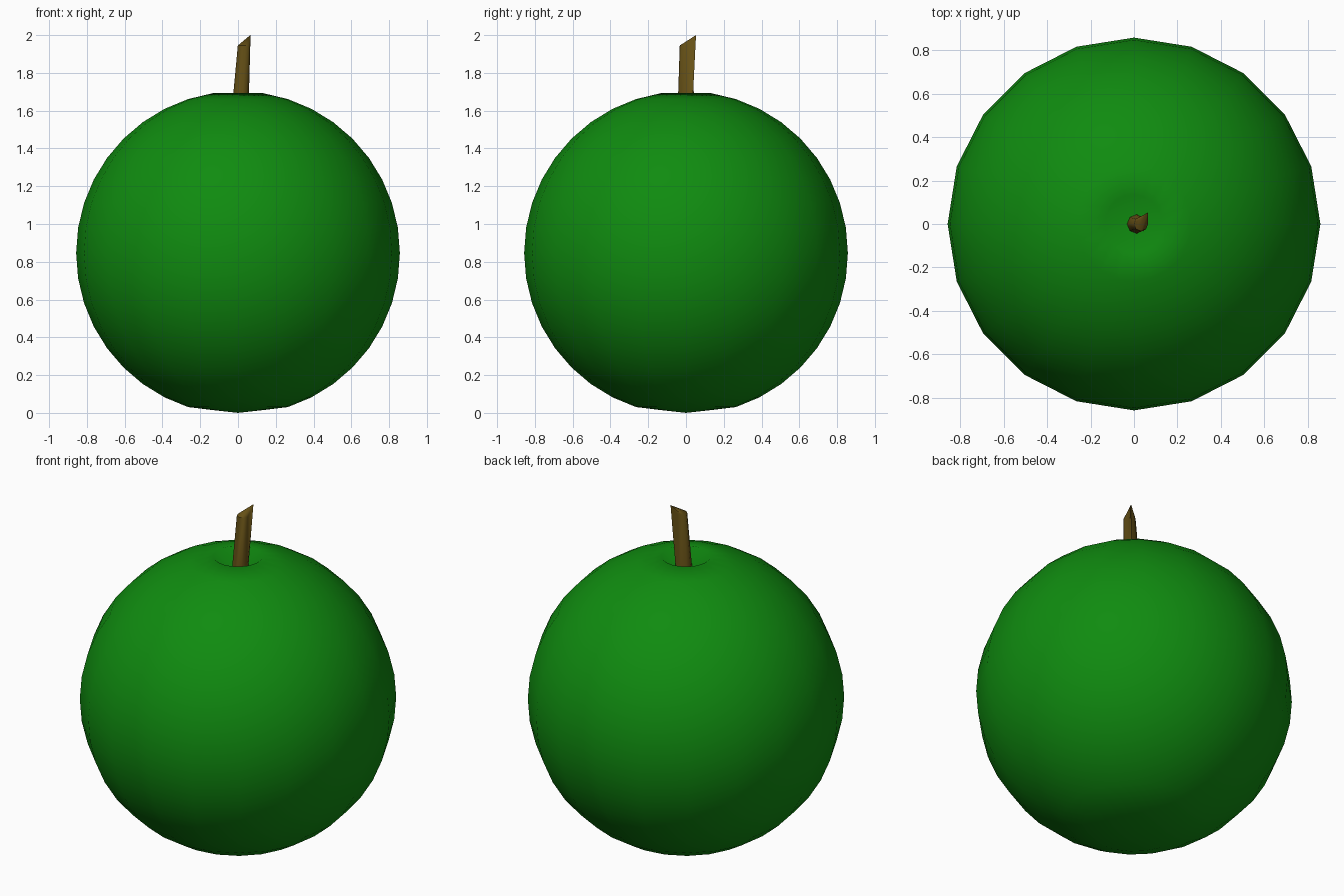
import bpy, bmesh, math
from mathutils import Matrix, Vector

if "Cube" in bpy.data.objects:
    bpy.data.objects.remove(bpy.data.objects["Cube"], do_unlink=True)


def material(name, rgb):
    mat = bpy.data.materials.new(name)
    mat.use_nodes = True
    mat.diffuse_color = (*rgb, 1)
    mat.node_tree.nodes["Principled BSDF"].inputs["Base Color"].default_value = (*rgb, 1)
    return mat


def make_object(name, bm, mat, angle):
    bmesh.ops.recalc_face_normals(bm, faces=bm.faces)
    mesh = bpy.data.meshes.new(name)
    bm.to_mesh(mesh)
    bm.free()
    mesh.materials.append(mat)
    obj = bpy.data.objects.new(name, mesh)
    bpy.context.collection.objects.link(obj)
    bpy.ops.object.select_all(action="DESELECT")
    obj.select_set(True)
    bpy.context.view_layer.objects.active = obj
    bpy.ops.object.shade_smooth_by_angle(angle=math.radians(angle))
    return obj


green = material("leaf green", (0.005, 0.26, 0.005))
brown = material("stem brown", (0.13, 0.08, 0.008))

# Fruit body: a sphere with a dimple on top and a flattened base
radius, centre = 0.857, 0.846
bm = bmesh.new()
bmesh.ops.create_uvsphere(bm, u_segments=20, v_segments=20, radius=radius,
                          matrix=Matrix.Translation((0, 0, centre)))
for v in bm.verts:
    from_axis = math.hypot(v.co.x, v.co.y)
    if v.co.z > centre and from_axis < 0.01:
        v.co.z = 1.59
    elif v.co.z < centre and from_axis < 0.2:
        v.co.z = 0.0 if from_axis < 0.01 else 0.015
make_object("fruit_body", bm, green, 180)

# Stem: a leaning, tapered tube whose end is drawn out to one sharp corner
bm = bmesh.new()
sides = 8
rings = []
for x, z, r in [(0.01, 1.58, 0.045), (0.032, 1.945, 0.033)]:
    ring = []
    for i in range(sides):
        a = math.tau * i / sides
        ring.append(bm.verts.new((x + r * math.cos(a), r * math.sin(a), z)))
    rings.append(ring)
lower, upper = rings
tip = upper[1]
tip.co = Vector((0.065, 0.053, 2.0))
bm.faces.new(lower)
for i in range(sides):
    j = (i + 1) % sides
    bm.faces.new((lower[i], lower[j], upper[j], upper[i]))
    if tip not in (upper[i], upper[j]):
        bm.faces.new((upper[i], upper[j], tip))
make_object("stem", bm, brown, 50)
